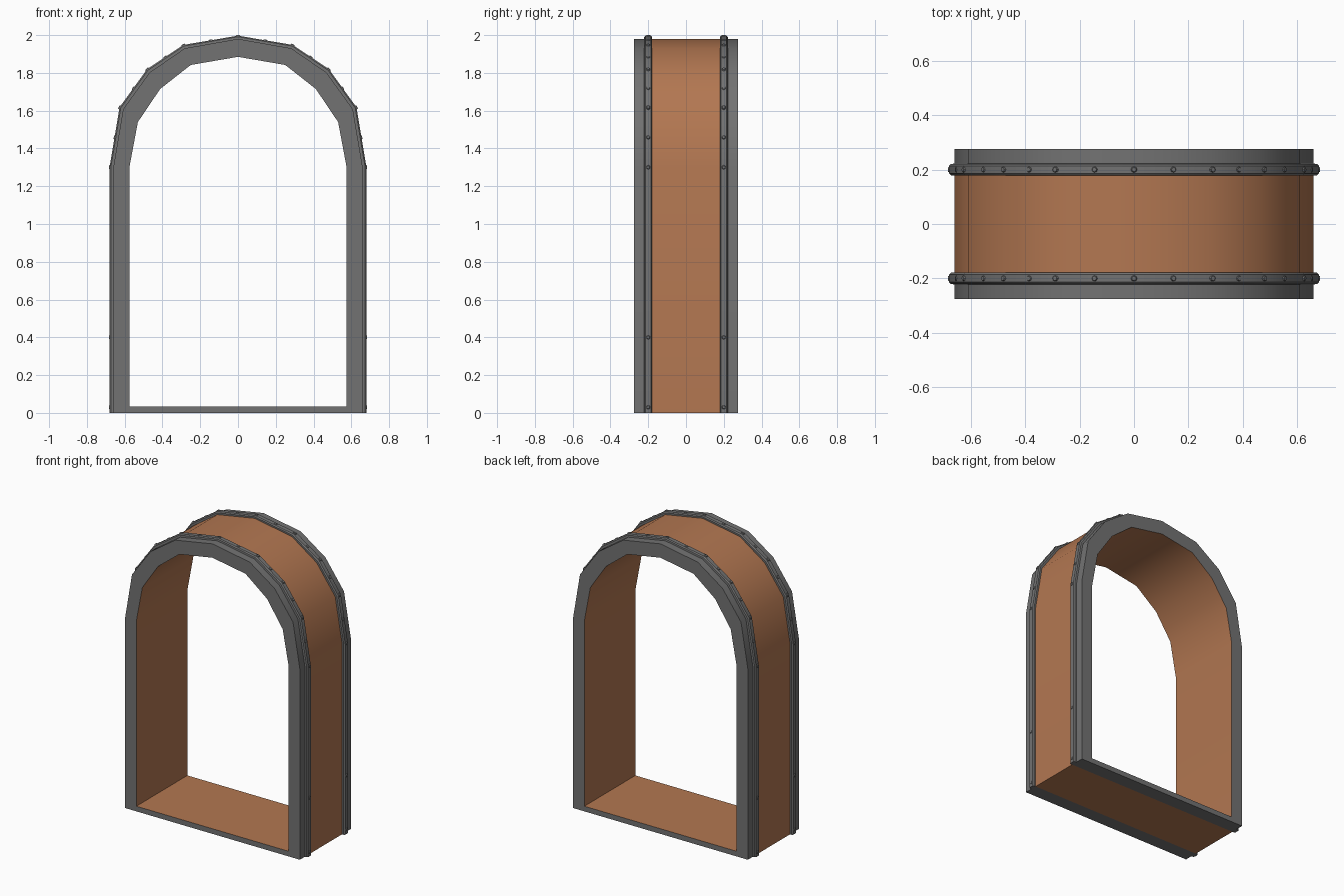
import bpy, bmesh, math
from mathutils import Vector, Matrix

if "Cube" in bpy.data.objects:
    bpy.data.objects.remove(bpy.data.objects["Cube"])


def material(name, rgb):
    m = bpy.data.materials.new(name)
    m.diffuse_color = (*rgb, 1)
    m.use_nodes = True
    m.node_tree.nodes["Principled BSDF"].inputs["Base Color"].default_value = m.diffuse_color
    return m


GREY = material("dark grey metal", (0.17, 0.17, 0.17))
BROWN = material("copper brown", (0.45, 0.185, 0.083))


def arch(half):
    """Mirror a right-hand half profile (foot to apex) into a full outline."""
    return half + [(-x, z) for x, z in reversed(half[:-1])]


INNER = arch([(0.575, 0.035), (0.575, 1.30), (0.53, 1.54), (0.412, 1.715), (0.25, 1.842), (0, 1.885)])
OUTER = arch([(0.66, 0), (0.66, 1.30), (0.608, 1.608), (0.468, 1.802), (0.282, 1.93), (0, 1.98)])
BAND = arch([(0.68, 0), (0.68, 1.30), (0.627, 1.618), (0.481, 1.82), (0.29, 1.948), (0, 1.997)])


def finish(bm, name, mats):
    bmesh.ops.recalc_face_normals(bm, faces=bm.faces)
    me = bpy.data.meshes.new(name)
    bm.to_mesh(me)
    bm.free()
    for m in mats:
        me.materials.append(m)
    ob = bpy.data.objects.new(name, me)
    bpy.context.collection.objects.link(ob)
    bpy.ops.object.select_all(action='DESELECT')
    ob.select_set(True)
    bpy.context.view_layer.objects.active = ob
    bpy.ops.object.shade_smooth_by_angle(angle=math.radians(32))
    return ob


def sweep(name, section, closed, mats, inner_mat=0):
    """Join outlines given as (points, y) around a cross-section."""
    bm = bmesh.new()
    rows = [[bm.verts.new((x, y, z)) for x, z in pts] for pts, y in section]
    n, k = len(rows[0]), len(rows)
    for r in range(k):
        a, b = rows[r], rows[(r + 1) % k]
        for i in range(n if closed else n - 1):
            j = (i + 1) % n
            f = bm.faces.new((a[i], a[j], b[j], b[i]))
            if section[r][0] is INNER and section[(r + 1) % k][0] is INNER:
                f.material_index = inner_mat
    if not closed:
        bm.faces.new([row[0] for row in rows])
        bm.faces.new([row[-1] for row in rows])
    return finish(bm, name, mats)


def bolts(name, y):
    """Small domed rivets at every corner and mid-segment of the band."""
    spots = []
    for i in range(1, len(BAND) - 2):
        a, b = Vector(BAND[i]), Vector(BAND[i + 1])
        spots += [a, (a + b) / 2]
    spots.append(Vector(BAND[-2]))
    spots += [Vector((s * 0.68, z)) for s in (-1, 1) for z in (0.03, 0.4)]
    bm = bmesh.new()
    for p in spots:
        d = Vector((p.x, 0, max(p.y - 1.3, 0))).normalized()
        rot = d.to_track_quat('Z', 'Y').to_matrix().to_4x4()
        pos = Matrix.Translation((p.x, y, p.y)) @ rot
        bmesh.ops.create_cone(bm, cap_ends=True, segments=8, radius1=0.013,
                              radius2=0.008, depth=0.008, matrix=pos)
    finish(bm, name, [GREY])


# copper passage wall and floor
sweep("passage_wall", [(OUTER, -0.18), (OUTER, 0.18), (INNER, 0.18), (INNER, -0.18)], True, [BROWN])

for label, s in (("front", -1), ("back", 1)):
    # grey end frame, brown on its inside
    sweep(label + "_frame", [(OUTER, s * 0.275), (OUTER, s * 0.18), (INNER, s * 0.18), (INNER, s * 0.275)],
          True, [GREY, BROWN], 1)
    # raised strap round the outside, with slightly bevelled edges
    mid = [((a[0] + b[0] * 2) / 3, (a[1] + b[1] * 2) / 3) for a, b in zip(OUTER, BAND)]
    sweep(label + "_band", [(OUTER, s * 0.18), (mid, s * 0.179), (BAND, s * 0.186), (BAND, s * 0.214),
                            (mid, s * 0.221), (OUTER, s * 0.222)], False, [GREY])
    bolts(label + "_bolts", s * 0.2)
